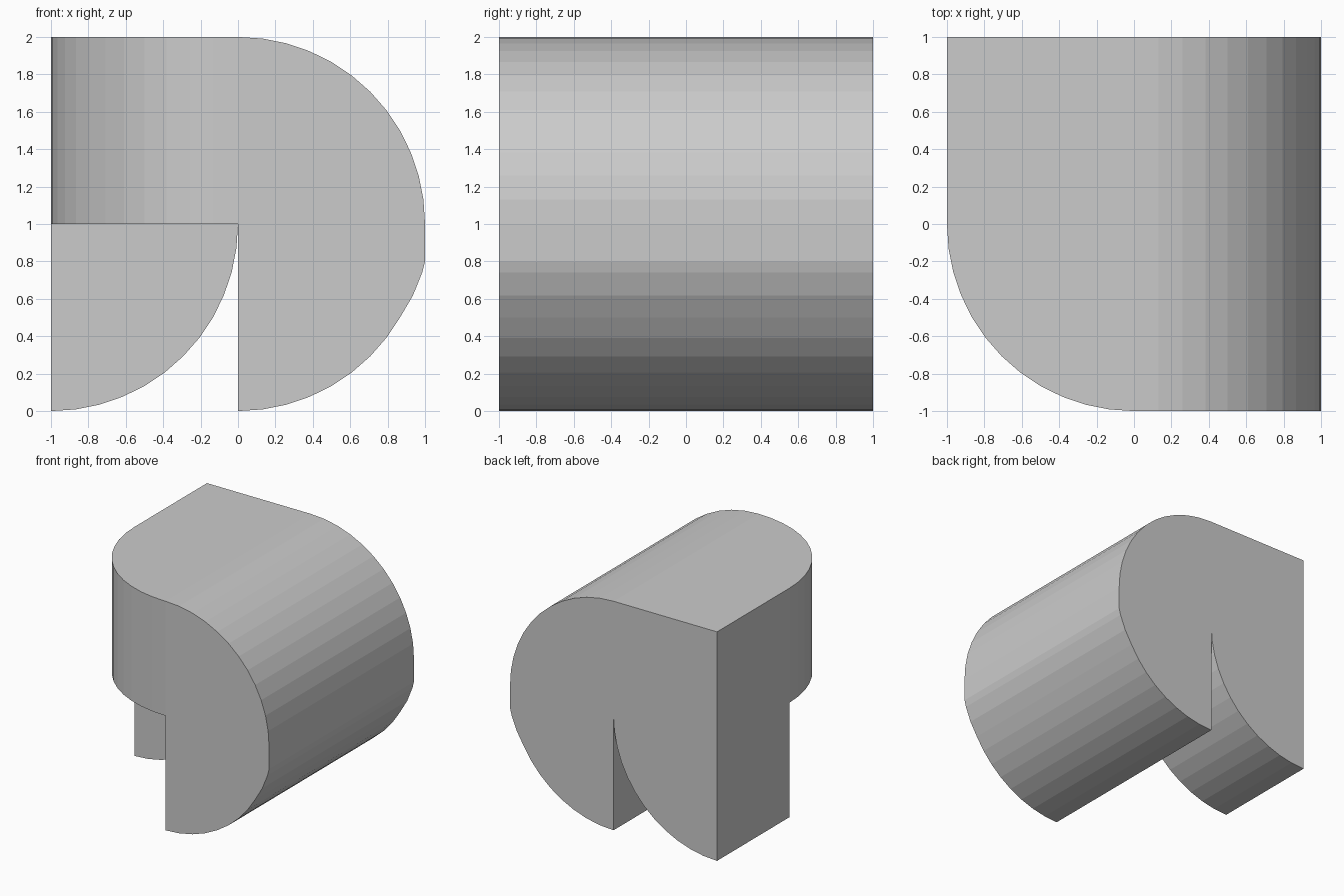
import bpy, bmesh
from math import sin, cos, radians
from mathutils import Vector

if "Cube" in bpy.data.objects:
    bpy.data.objects.remove(bpy.data.objects["Cube"])

STEPS = 12  # flat facets per quarter turn


def arc(cx, cy, start, end):
    """Unit-radius arc points around (cx, cy), angles in degrees."""
    n = round(abs(end - start) / 90 * STEPS)
    angles = [radians(start + (end - start) * i / n) for i in range(n + 1)]
    return [(cx + cos(a), cy + sin(a)) for a in angles]


def prism(name, profile, place, sweep):
    """Extrude a closed 2D profile along the sweep vector, flat shaded."""
    bm = bmesh.new()
    face = bm.faces.new([bm.verts.new(place(u, v)) for u, v in profile])
    out = bmesh.ops.extrude_face_region(bm, geom=[face])
    moved = [g for g in out["geom"] if isinstance(g, bmesh.types.BMVert)]
    bmesh.ops.translate(bm, verts=moved, vec=Vector(sweep))
    bmesh.ops.recalc_face_normals(bm, faces=bm.faces)
    mesh = bpy.data.meshes.new(name)
    bm.to_mesh(mesh)
    bm.free()
    obj = bpy.data.objects.new(name, mesh)
    bpy.context.collection.objects.link(obj)
    return obj


# Right half: rounded top and bottom, with a small crease near the middle
lower = arc(0, 1, -90, -30) + [(0.935, 0.617), (0.985, 0.741), (1, 0.8)]
prism("right_half", lower + arc(0, 1, 0, 90),
      lambda x, z: (x, -1, z), (0, 2, 0))

# Back left block: square top, underside curving up to the middle
prism("back_left_block", arc(-1, 1, -90, 0) + [(0, 2), (-1, 2)],
      lambda x, z: (x, 0, z), (0, 1, 0))

# Front left corner: upright quarter cylinder on the upper level
prism("front_left_corner", [(0, 0)] + arc(0, 0, 180, 270),
      lambda x, y: (x, y, 1), (0, 0, 1))
